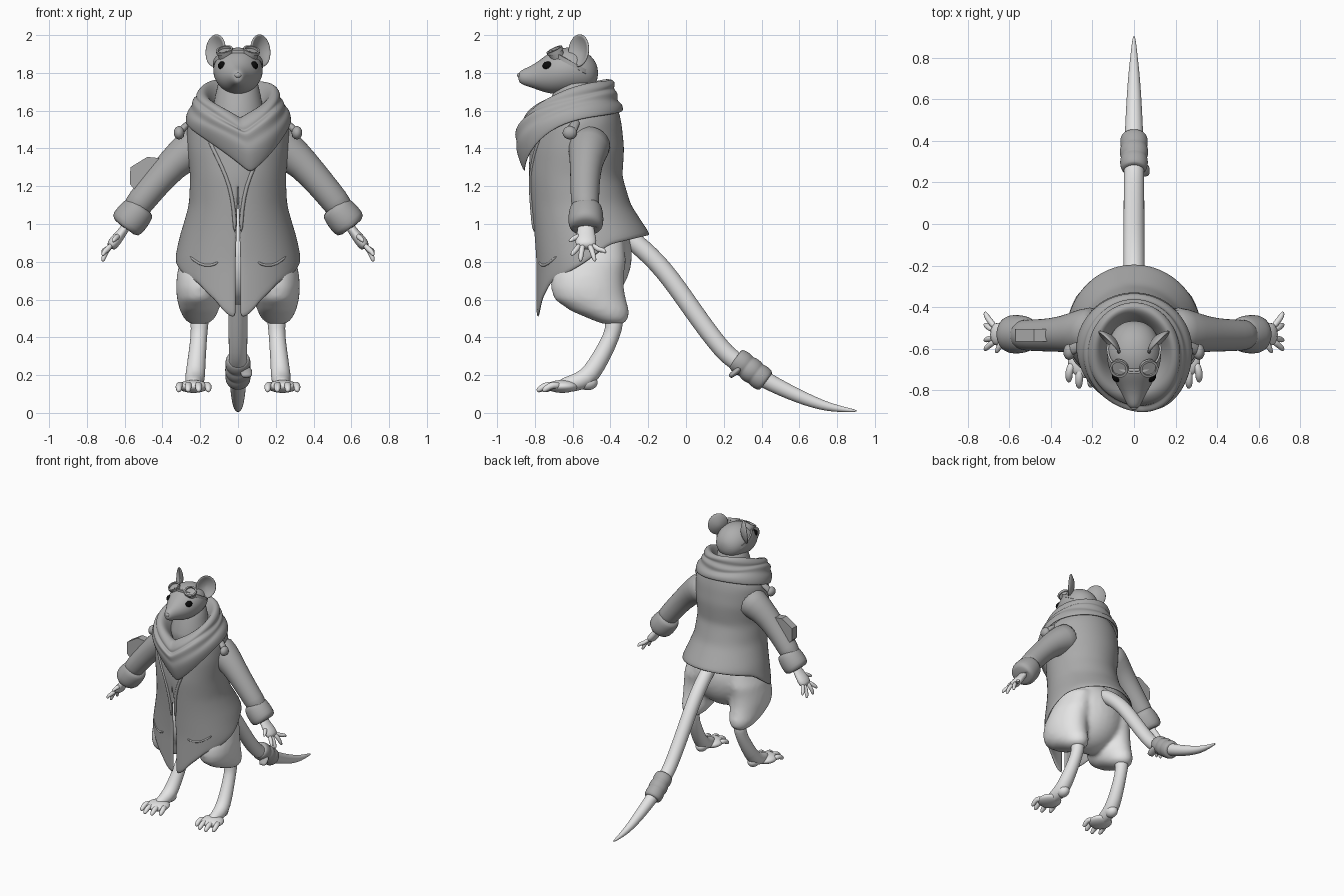
import bpy, bmesh, math
from mathutils import Vector

cube = bpy.data.objects.get("Cube")
if cube:
    bpy.data.objects.remove(cube, do_unlink=True)


def material(name, v):
    m = bpy.data.materials.new(name)
    m.use_nodes = True
    m.diffuse_color = (v, v, v, 1)
    m.node_tree.nodes.get("Principled BSDF").inputs["Base Color"].default_value = (v, v, v, 1)
    return m


COAT = material("coat grey", 0.4)
FUR = material("fur grey", 0.42)
SKIN = material("pale skin", 0.78)
BLACK = material("eye black", 0.003)
SIDES = (("left", 1), ("right", -1))


def finish(name, bm, mat, sub=0, thick=0):
    bmesh.ops.remove_doubles(bm, verts=bm.verts, dist=0.0002)
    bmesh.ops.recalc_face_normals(bm, faces=bm.faces)
    me = bpy.data.meshes.new(name)
    bm.to_mesh(me)
    bm.free()
    ob = bpy.data.objects.new(name, me)
    bpy.context.collection.objects.link(ob)
    me.materials.append(mat)
    me.polygons.foreach_set("use_smooth", [True] * len(me.polygons))
    if thick:
        s = ob.modifiers.new("thickness", 'SOLIDIFY')
        s.thickness, s.offset = thick, 0
    if sub:
        s = ob.modifiers.new("smooth", 'SUBSURF')
        s.levels = s.render_levels = sub
    else:
        bpy.ops.object.select_all(action='DESELECT')
        ob.select_set(True)
        bpy.context.view_layer.objects.active = ob
        bpy.ops.object.shade_smooth_by_angle()
    return ob


def loft(name, rows, mat, wrap=True, caps=(True, True), sub=1, thick=0):
    """Skin a list of equal-length point rows."""
    bm = bmesh.new()
    vs = [[bm.verts.new(p) for p in row] for row in rows]
    n = len(vs[0])
    for a, b in zip(vs, vs[1:]):
        for i in range(n if wrap else n - 1):
            j = (i + 1) % n
            bm.faces.new((a[i], a[j], b[j], b[i]))
    for use, row in zip(caps, (vs[0], vs[-1])):
        if use:
            bm.faces.new(row)
    return finish(name, bm, mat, sub, thick)


def tube(name, pts, mat, flat=1.0, sides=12, sub=1):
    """Round limb through points (x, y, z, radius)."""
    ps = [Vector(p[:3]) for p in pts]
    d = ps[-1] - ps[0]
    axis = min(range(3), key=lambda k: abs(d[k]))
    ref = Vector([float(k == axis) for k in range(3)])
    rows = []
    for i, p in enumerate(ps):
        t = (ps[min(i + 1, len(ps) - 1)] - ps[max(i - 1, 0)]).normalized()
        v = t.cross(ref).normalized()
        u = v.cross(t)
        r = pts[i][3]
        rows.append([p + u * r * math.cos(a) + v * r * flat * math.sin(a)
                     for a in (math.tau * k / sides for k in range(sides))])
    return loft(name, rows, mat, sub=sub)


def ball(name, loc, scale, mat):
    bm = bmesh.new()
    bmesh.ops.create_uvsphere(bm, u_segments=28, v_segments=18, radius=1)
    for v in bm.verts:
        v.co = Vector([c * s + o for c, s, o in zip(v.co, scale, loc)])
    return finish(name, bm, mat)


def look_up(table, k):
    """Linear interpolation in rows sorted by descending first value."""
    if k >= table[0][0]:
        return table[0][1:]
    for a, b in zip(table, table[1:]):
        if k >= b[0]:
            f = (a[0] - k) / (a[0] - b[0])
            return [x + (y - x) * f for x, y in zip(a[1:], b[1:])]
    return table[-1][1:]


# Coat: height, half width, front y, back y; then hem height by direction
BODY = [(1.68, .15, -.72, -.42), (1.62, .215, -.76, -.37), (1.54, .262, -.8, -.35),
        (1.4, .262, -.82, -.335), (1.25, .245, -.825, -.345), (1.1, .252, -.81, -.3),
        (1.0, .28, -.8, -.235), (.94, .3, -.795, -.195), (.8, .33, -.785, -.19),
        (.5, .33, -.785, -.19)]
HEM = [(1, .5), (.95, .59), (.8, .685), (.2, .79), (-.28, .89), (-1, .94)]


def coat_point(t, z, out=0.0):
    hw, yf, yb = look_up(BODY, z)
    return Vector(((hw + out) * math.sin(t),
                   (yf + yb) / 2 - ((yb - yf) / 2 + out) * math.cos(t), z))


rows = []
for i in range(19):
    row = []
    for k in range(57):
        t = math.tau * k / 56
        top = 1.57 - .08 * math.cos(t)
        z = top + (look_up(HEM, math.cos(t))[0] - top) * i / 18
        gap = .035 * min(1, max(0, (1.2 - z) / .4))
        row.append(coat_point(gap + t * (1 - gap / math.pi), z))
    rows.append(row)
loft("coat", rows, COAT, wrap=False, caps=(False, False), thick=.016)


def coat_seam(name, s, xz, r):
    pts = []
    for x, z in xz:
        t = math.asin(x / look_up(BODY, z)[0])
        pts.append((*coat_point(t * s, z, .008), r))
    tube(name, pts, COAT, sides=8)


for side, s in SIDES:
    coat_seam(side + "_lapel", s, [(.17, 1.5), (.13, 1.4), (.08, 1.3), (.042, 1.2),
                                   (.02, 1.08), (.016, .95)], .011)
    coat_seam(side + "_pocket_edge", s, [(.1, .8), (.14, .775), (.2, .785), (.25, .83)], .008)

# Scarf: back y, back z, front y, front z, half width from the inside outwards
FOLDS = [(-.48, 1.64, -.73, 1.48, .12), (-.43, 1.745, -.8, 1.56, .165),
         (-.4, 1.77, -.845, 1.545, .195), (-.375, 1.74, -.875, 1.51, .22),
         (-.395, 1.71, -.86, 1.485, .212), (-.36, 1.69, -.91, 1.48, .24),
         (-.375, 1.655, -.885, 1.42, .238), (-.34, 1.635, -.9, 1.39, .268),
         (-.338, 1.59, -.853, 1.27, .276)]
rows = []
for i, (yb, zb, yf, zf, hw) in enumerate(FOLDS):
    row = []
    for k in range(44):
        t = math.tau * k / 44
        f = (1 + math.cos(t)) / 2
        drop = (1 - abs(math.sin(t / 2))) ** (1 + .06 * i)
        wave = .007 * math.sin(3 * t + i * 1.3)
        row.append((hw * math.sin(t) + .065 * f ** 5 * i / 8,
                    yb + (yf - yb) * f, zb + (zf - zb) * drop + wave))
    rows.append(row)
loft("scarf", rows, COAT, caps=(False, False), sub=2, thick=.014)

# Head and neck: y, centre z, half width, half height
SKULL = [(-.888, 1.777, .018, .02), (-.87, 1.777, .034, .04), (-.82, 1.78, .056, .057),
         (-.77, 1.787, .085, .084), (-.72, 1.8, .113, .112), (-.66, 1.81, .132, .125),
         (-.6, 1.815, .134, .123), (-.54, 1.81, .117, .112), (-.49, 1.8, .085, .08),
         (-.465, 1.8, .03, .03)]
loft("head", [[(rx * math.sin(a), y, zc + rz * math.cos(a))
               for a in (math.tau * k / 20 for k in range(20))]
              for y, zc, rx, rz in SKULL], FUR, sub=2)
tube("neck", [(0, -.57, 1.8, .1), (0, -.585, 1.68, .122), (0, -.595, 1.58, .142),
              (0, -.6, 1.46, .16)], FUR, sides=20)
ball("nose", (0, -.88, 1.787), (.018, .014, .014), FUR)

for side, s in SIDES:
    ball(side + "_eye", (s * .082, -.73, 1.838), (.024, .03, .023), BLACK)
    # Cupped ear
    n = Vector((s * .72, -.69, .1)).normalized()
    across = n.cross(Vector((0, 0, 1))).normalized()
    up = across.cross(n)
    centre = Vector((s * .1, -.55, 1.915))
    loft(side + "_ear", [[centre + across * .074 * r * math.sin(a) + up * .088 * r * math.cos(a)
                          + n * .03 * r * r for a in (math.tau * k / 20 for k in range(20))]
                         for r in (.1, .45, .8, 1)], FUR, caps=(True, False), sub=2, thick=.014)
    # Goggle cup, turned up on the brow
    n = Vector((s * .2, -.42, .88)).normalized()
    across = n.cross(Vector((0, 1, 0))).normalized()
    up = across.cross(n)
    centre = Vector((s * .068, -.687, 1.902))
    loft(side + "_goggle", [[centre + (across * math.sin(a) + up * math.cos(a)) * r + n * h
                             for a in (math.tau * k / 28 for k in range(28))]
                            for r, h in ((.037, -.04), (.039, .008), (.045, .008),
                                         (.045, .026), (.034, .026), (.034, .014))], COAT, sub=0)
tube("goggle_bridge", [(-.04, -.7, 1.91, .009), (0, -.705, 1.916, .009), (.04, -.7, 1.91, .009)], COAT)
strap = []
for k in range(40):
    t = math.tau * k / 40
    ring = Vector((.127 * math.sin(t), -.6 - .115 * math.cos(t), 1.845 + .065 * math.cos(t)))
    strap.append([ring + Vector((math.sin(t) * a, -math.cos(t) * a, b))
                  for a, b in ((-.005, -.012), (.005, -.012), (.005, .012), (-.005, .012))])
loft("goggle_strap", strap + strap[:1], COAT, caps=(False, False), sub=0)

# Arms, hands, legs and feet
FINGERS = [(-.56, -.607, .83), (-.545, -.56, .8), (-.515, -.48, .8), (-.5, -.422, .845)]
TOES = [(.157, -.75), (.208, -.785), (.264, -.79), (.313, -.76)]
THIGH = [(.95, .15, -.48, .1, .15), (.8, .183, -.505, .128, .188), (.72, .197, -.522, .128, .192),
         (.66, .202, -.522, .127, .194), (.6, .205, -.507, .118, .19), (.54, .205, -.455, .103, .156),
         (.495, .205, -.405, .08, .1), (.47, .207, -.385, .045, .055)]
lower = [ball("hips", (0, -.5, .84), (.265, .215, .27), SKIN)]
for side, s in SIDES:
    def limb(part, pts, mat, **kw):
        tube(side + "_" + part, [(s * p[0], *p[1:]) for p in pts], mat, **kw)

    limb("sleeve", [(.16, -.51, 1.44, .125), (.245, -.515, 1.4, .11), (.34, -.53, 1.325, .086),
                    (.44, -.535, 1.21, .078), (.515, -.535, 1.12, .076), (.565, -.53, 1.05, .07)],
         COAT, sides=20)
    limb("cuff", [(.505, -.53, 1.1, .07), (.518, -.53, 1.085, .086), (.55, -.53, 1.045, .094),
                  (.585, -.53, 1.005, .095), (.607, -.53, .977, .082), (.6, -.53, .985, .05)],
         COAT, sides=20)
    limb("palm", [(.57, -.53, 1.02, .045), (.61, -.53, .96, .045), (.65, -.53, .91, .062),
                  (.68, -.53, .87, .052)], SKIN, flat=.55)
    for i, (y0, y1, z1) in enumerate(FINGERS):
        limb("finger_%d" % (i + 1), [(.665, y0, .895, .016), (.697, (y0 + y1) / 2, .86, .016),
                                     (.712, y1 * .8 + y0 * .2, z1 + .02, .014), (.717, y1, z1, .007)],
             SKIN, sides=8)
    limb("thumb", [(.63, -.555, .94, .018), (.65, -.595, .925, .016), (.665, -.622, .905, .008)],
         SKIN, sides=8)
    # Rolled shoulder tab
    limb("shoulder_tab", [(.24, -.57, 1.55, .02), (.285, -.6, 1.515, .028), (.32, -.61, 1.47, .03)],
         COAT, flat=.7)
    ball(side + "_shoulder_button", (s * .312, -.615, 1.483), (.028, .038, .035), COAT)

    lower.append(loft(side + "_thigh", [[(s * (cx + rx * math.sin(a)), cy + ry * math.cos(a), z)
                                         for a in (math.tau * k / 32 for k in range(32))]
                                        for z, cx, cy, rx, ry in THIGH], SKIN, sub=0))
    limb("shin", [(.205, -.385, .53, .06), (.203, -.375, .45, .043), (.212, -.42, .35, .046),
                  (.222, -.475, .25, .05), (.228, -.525, .18, .055), (.232, -.6, .155, .046),
                  (.236, -.68, .14, .035)], SKIN, sides=16)
    ball(side + "_heel", (s * .225, -.52, .162), (.042, .052, .042), SKIN)
    ball(side + "_foot_ball", (s * .236, -.655, .14), (.082, .085, .034), SKIN)
    for i, (x, y) in enumerate(TOES):
        limb("toe_%d" % (i + 1), [(.236 + (x - .236) * .7, -.66, .14, .022),
                                  (x, y + .055, .152, .02), (x, y + .02, .13, .02),
                                  (x, y, .112, .01)], SKIN, sides=8)

# Blend the hips and thighs into one soft mass
bpy.ops.object.select_all(action='DESELECT')
for ob in lower:
    ob.select_set(True)
hips = lower[0]
bpy.context.view_layer.objects.active = hips
bpy.ops.object.join()
hips.name = "hips_and_thighs"
remesh = hips.modifiers.new("blend", 'REMESH')
remesh.mode, remesh.voxel_size, remesh.use_smooth_shade = 'VOXEL', .014, True
soft = hips.modifiers.new("soften", 'SMOOTH')
soft.factor, soft.iterations = .5, 14

# Tail with cloth wrap
tube("tail", [(0, -.36, .97, .05), (0, -.27, .905, .052), (0, -.12, .77, .052),
              (0, .04, .535, .051), (0, .2, .318, .05), (0, .27, .27, .05), (0, .42, .17, .046),
              (0, .6, .085, .037), (0, .73, .036, .027), (0, .83, .018, .015),
              (0, .908, .01, .006)], SKIN, sides=16, sub=2)
tube("tail_wrap", [(0, .26 + .165 * f, .29 - .125 * f, r) for f, r in (
    (0, .05), (.02, .06), (.15, .068), (.3, .068), (.36, .06), (.42, .069), (.6, .07),
    (.66, .061), (.72, .068), (.92, .067), (.98, .058), (1, .048))], COAT, sides=20)
tube("wrap_end", [(.04, .29, .24, .034), (.045, .255, .21, .032), (.048, .228, .19, .03)],
     COAT, flat=.5)

# Stiff cloth patch standing off the right sleeve
PATCH = [(-.57, 1.3), (-.48, 1.355), (-.38, 1.345), (-.36, 1.25), (-.48, 1.13), (-.53, 1.165), (-.572, 1.21)]
loft("sleeve_patch", [[(x, y, z) for x, z in PATCH] for y in (-.565, -.505)], COAT, sub=0)
